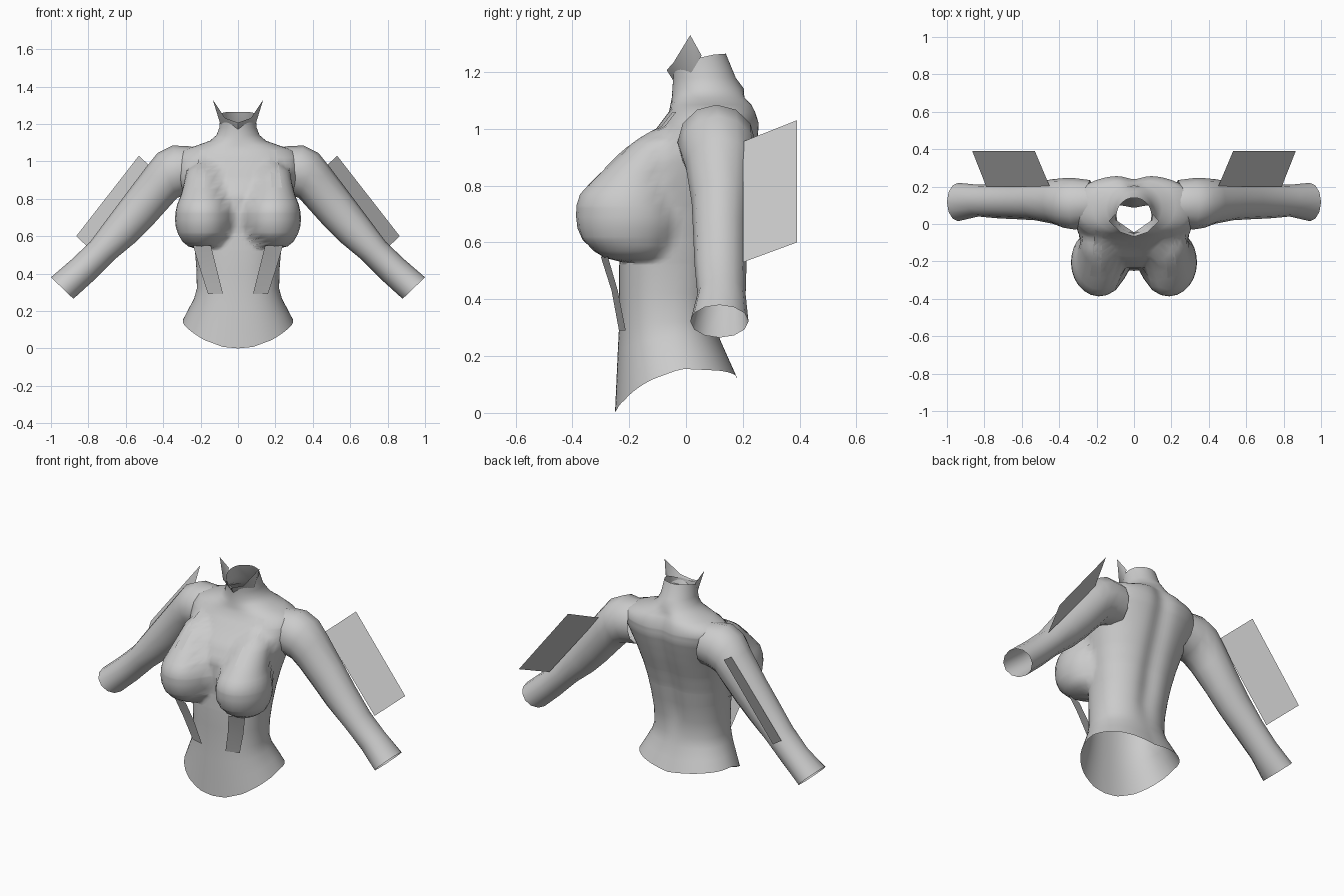
import bpy, bmesh, math
from mathutils import Vector
from mathutils.bvhtree import BVHTree

if "Cube" in bpy.data.objects:
    bpy.data.objects.remove(bpy.data.objects["Cube"])

grey = bpy.data.materials.new("light grey")
grey.diffuse_color = (0.6, 0.6, 0.6, 1)
grey.use_nodes = True
grey.node_tree.nodes["Principled BSDF"].inputs["Base Color"].default_value = grey.diffuse_color


def make(name, verts, faces, mirror=False, angle=60):
    """Create a smooth-shaded object, optionally mirrored across x."""
    bm = bmesh.new()
    vs = [bm.verts.new(v) for v in verts]
    for f in faces:
        bm.faces.new([vs[i] for i in f])
    bmesh.ops.recalc_face_normals(bm, faces=bm.faces[:])
    me = bpy.data.meshes.new(name)
    bm.to_mesh(me)
    bm.free()
    me.materials.append(grey)
    ob = bpy.data.objects.new(name, me)
    bpy.context.collection.objects.link(ob)
    bpy.ops.object.select_all(action='DESELECT')
    ob.select_set(True)
    bpy.context.view_layer.objects.active = ob
    bpy.ops.object.shade_smooth_by_angle(angle=math.radians(angle))
    if mirror:
        m = ob.modifiers.new("mirror", 'MIRROR')
        m.use_mirror_merge = False
    return ob


def loft(rings):
    """Join equal closed rings with quads, leaving both ends open."""
    n = len(rings[0])
    verts = [p for r in rings for p in r]
    faces = [(i * n + j, i * n + (j + 1) % n, (i + 1) * n + (j + 1) % n, (i + 1) * n + j)
             for i in range(len(rings) - 1) for j in range(n)]
    return verts, faces


def table(rows, z):
    """Linear lookup in rows that start with their height."""
    if z <= rows[0][0]:
        return rows[0][1:]
    for a, b in zip(rows, rows[1:]):
        if z <= b[0]:
            t = (z - a[0]) / (b[0] - a[0])
            return [p + (q - p) * t for p, q in zip(a[1:], b[1:])]
    return rows[-1][1:]


# Torso: height, half width, front y, back y
BODY = [(0, .295, -.25, .18), (.11, .265, -.245, .15), (.22, .235, -.24, .12),
        (.32, .22, -.235, .105), (.42, .222, -.235, .11), (.52, .23, -.235, .13),
        (.62, .245, -.23, .15), (.72, .265, -.238, .18), (.82, .29, -.235, .215),
        (.90, .31, -.19, .24), (.97, .325, -.13, .26), (1.02, .33, -.09, .262),
        (1.06, .30, -.06, .25), (1.085, .22, -.055, .24), (1.11, .15, -.05, .225),
        (1.14, .115, -.048, .205), (1.18, .1, -.045, .175), (1.25, .093, -.05, .14)]
# Bust: height, half width, front y
BUST = [(.53, 0, -.23), (.545, .08, -.285), (.57, .112, -.325), (.61, .135, -.365),
        (.65, .148, -.382), (.69, .152, -.387), (.73, .149, -.386), (.77, .14, -.373),
        (.82, .12, -.328), (.88, .105, -.265), (.95, .09, -.19), (1.01, 0, -.1)]
# Uneven hem and neck edges: angle fraction from front (0) to back (1), height
HEM = [(0, 0), (.12, .008), (.25, .045), (.4, .115), (.52, .155), (.7, .148), (1, .12)]
RIM = [(0, 1.205), (.3, 1.225), (.5, 1.25), (.7, 1.262), (1, 1.265)]
N = 64


def bust_radius(z, oy, dx, dy):
    """Distance along a ray from the body axis to the outer bust surface."""
    hw, yf = table(BUST, z)
    if hw < .005 or not BUST[0][0] < z < BUST[-1][0]:
        return 0
    ry = hw * 1.2
    ex, ey = -.185 / hw, (oy - yf - ry) / ry
    ux, uy = abs(dx) / hw, dy / ry
    a, b, c = ux * ux + uy * uy, ex * ux + ey * uy, ex * ex + ey * ey - 1
    d = b * b - a * c
    return (-b + math.sqrt(d)) / a if d > 0 else 0


def torso_ring(z):
    hw, yf, yb = table(BODY, z)
    oy, sy = (yf + yb) / 2, (yb - yf) / 2
    ring = []
    for k in range(N):
        t = 2 * math.pi * k / N
        dx, dy = math.sin(t), -math.cos(t)
        e = 2.3 if z < 1.1 else 2
        r = (abs(dx / hw) ** e + abs(dy / sy) ** e) ** (-1 / e)
        r = max(r, bust_radius(z, oy, dx, dy))
        x, y = dx * r, oy + dy * r
        if dy > 0 and .4 < z < 1.12:          # spine groove
            y -= .022 * math.exp(-(x / .06) ** 2)
        f = min(k, N - k) / (N / 2)
        zz = z
        if z < .32:
            h = table(HEM, f)[0]
            zz = h + (.32 - h) * z / .32
        elif z > 1.2:
            zz = table(RIM, f)[0]
        ring.append((x, y, zz))
    return ring


heights = sorted({r[0] for r in BODY} | {r[0] for r in BUST} | {.59, .795, .85, .92, .99})
tv, tf = loft([torso_ring(z) for z in heights])
make("torso", tv, tf, angle=80)
tree = BVHTree.FromPolygons([Vector(v) for v in tv], tf)

# Sleeves: top x, top z, bottom x, bottom z, front y, back y
SLEEVE = [(.25, 1.08, .22, .83, -.01, .235), (.35, 1.085, .28, .82, -.03, .245),
          (.43, 1.045, .325, .805, -.02, .245), (.49, .97, .37, .755, 0, .24),
          (.60, .825, .46, .655, .02, .225), (.69, .705, .545, .57, .025, .215),
          (.79, .57, .66, .475, .03, .213), (.89, .475, .775, .36, .04, .21),
          (1.0, .38, .88, .265, .015, .22)]
rings = []
for tx, tz, bx, bz, yf, yb in SLEEVE:
    ring = []
    for k in range(12):
        a = 2 * math.pi * k / 12
        c, s = math.cos(a) / 2, math.sin(a) / 2
        ring.append(((tx + bx) / 2 + (tx - bx) * c, (yf + yb) / 2 + (yb - yf) * s,
                     (tz + bz) / 2 + (tz - bz) * c))
    rings.append(ring)
make("sleeve", *loft(rings), mirror=True)

# Flat fin behind each sleeve
make("sleeve_fin", [(.53, .39, 1.03), (.865, .39, .6), (.79, .2, .53), (.45, .2, .955)],
     [(0, 1, 2, 3)], mirror=True)

# Pointed collar flaring out from the neck edge
make("collar", [(0, -.045, 1.17), (0, -.068, 1.207), (.07, -.045, 1.232), (.135, .015, 1.33),
                (.1, .055, 1.258), (.095, .02, 1.2)],
     [(0, 1, 2), (0, 2, 5), (2, 3, 5), (3, 4, 5)], mirror=True)


def strip(name, pairs):
    verts = [p for pair in pairs for p in pair]
    faces = [(2 * i, 2 * i + 1, 2 * i + 3, 2 * i + 2) for i in range(len(pairs) - 1)]
    make(name, verts, faces, mirror=True)


# Shoulder straps lying on the upper chest
def on_chest(x, z):
    hit = tree.ray_cast(Vector((x, -2, z)), Vector((0, 1, 0)))[0]
    return (x, hit.y - .006, z)


strip("shoulder_strap", [(on_chest(.167 + .013 * t, 1.06 - .2 * t),
                          on_chest(.205 + .03 * t, 1.06 - .2 * t))
                         for t in [i / 8 for i in range(9)]])

# Straps stretched from under the bust to the waist
strip("waist_strap", [((.145, -.30, .55), (.24, -.275, .55)),
                      ((.115, -.262, .43), (.205, -.24, .43)),
                      ((.08, -.236, .29), (.16, -.212, .29))])
